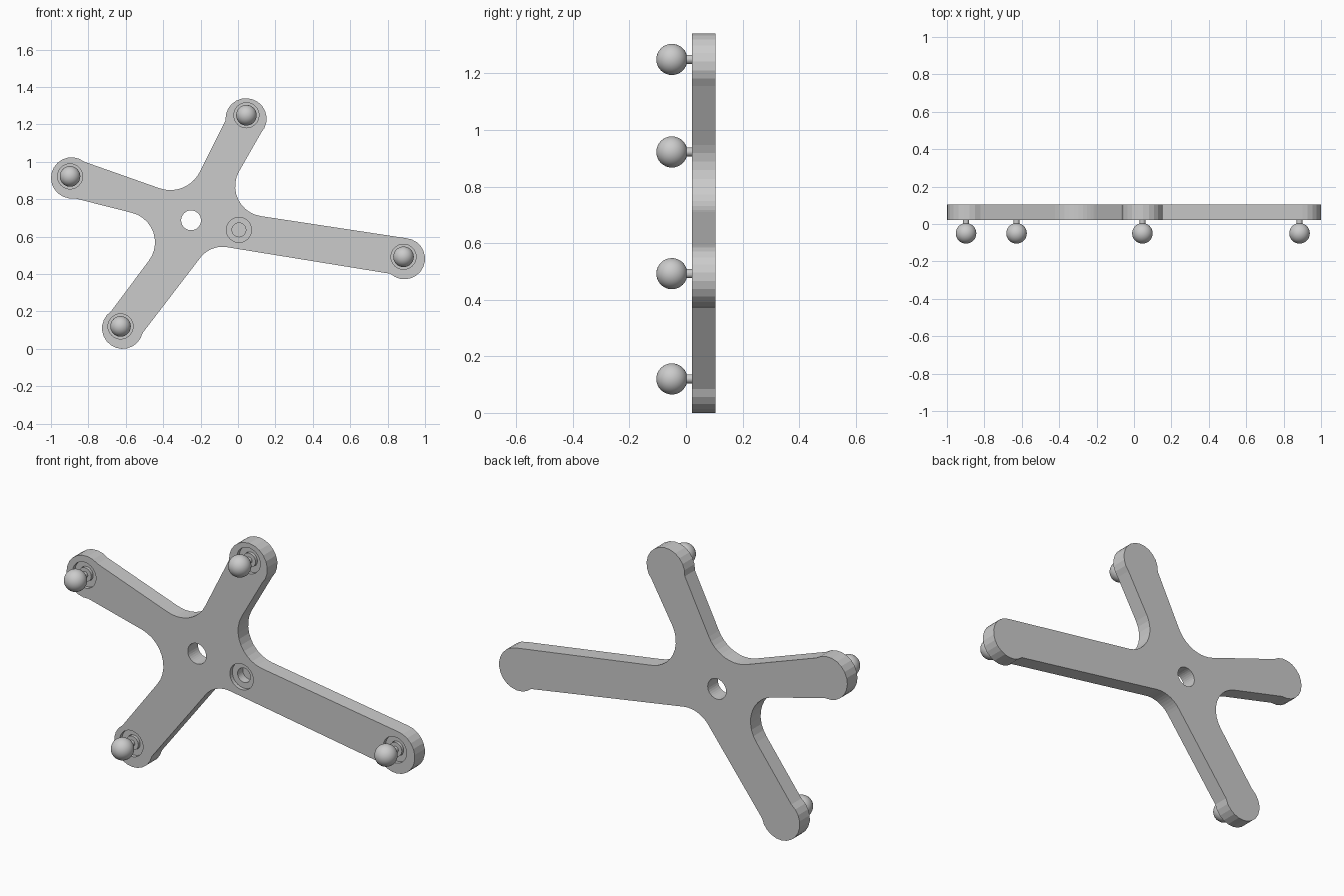
import bpy, bmesh, math
from mathutils import Vector as V
from mathutils.geometry import intersect_line_line_2d, intersect_point_line

if "Cube" in bpy.data.objects:
    bpy.data.objects.remove(bpy.data.objects["Cube"])

FRONT, BACK, R = 0.022, 0.105, 0.11

# Arms counter-clockwise: tip centre, ball centre,
# first edge (root, tip), second edge (tip, root), as (x, z)
ARMS = [
    ((0.89, 0.482), (0.885, 0.492), (-0.056, 0.543), (0.812, 0.398), (0.90, 0.592), (0.126, 0.709)),
    ((0.043, 1.230), (0.045, 1.249), (0.003, 0.944), (0.121, 1.158), (-0.066, 1.222), (-0.211, 0.933)),
    ((-0.89, 0.914), (-0.898, 0.922), (-0.435, 0.864), (-0.82, 1.003), (-0.874, 0.805), (-0.558, 0.725)),
    ((-0.617, 0.11), (-0.628, 0.12), (-0.483, 0.463), (-0.681, 0.206), (-0.510, 0.085), (-0.20, 0.489)),
]


def make(name, bm):
    bmesh.ops.recalc_face_normals(bm, faces=bm.faces)
    me = bpy.data.meshes.new(name)
    bm.to_mesh(me)
    bm.free()
    ob = bpy.data.objects.new(name, me)
    bpy.context.collection.objects.link(ob)
    return ob


def tip_arc(c, a, b, n=14):
    """Rounded arm end, counter-clockwise from a to b."""
    c, a, b = V(c), V(a), V(b)
    a0 = math.atan2(a.y - c.y, a.x - c.x)
    a1 = math.atan2(b.y - c.y, b.x - c.x)
    sweep = (a1 - a0) % math.tau
    return [c + R * V((math.cos(a0 + sweep * i / n), math.sin(a0 + sweep * i / n)))
            for i in range(n + 1)]


def fillet(t1, p1, p2, t2, n=10):
    """Circular fillet between edge t1-p1 and edge p2-t2."""
    t1, p1, p2, t2 = map(V, (t1, p1, p2, t2))
    d1, d2 = (t1 - p1).normalized(), (t2 - p2).normalized()
    den = d1.x * d2.y - d1.y * d2.x
    w = p2 - p1
    k = p1 + d1 * ((w.x * d2.y - w.y * d2.x) / den)      # sharp corner
    t = ((p1 - k).length + (p2 - k).length) / 2
    half = d1.angle(d2) / 2
    c = k + (d1 + d2).normalized() * (t / math.cos(half))
    u, v = k + d1 * t - c, k + d2 * t - c
    ang = u.angle(v)
    return [c + (u * math.sin((1 - i / n) * ang) + v * math.sin(i / n * ang)) / math.sin(ang)
            for i in range(n + 1)]


def lathe(name, x, z, profile, n=32):
    """Closed turned part about the y axis; profile is (y, radius)."""
    bm = bmesh.new()
    rings = [[bm.verts.new((x + r * math.cos(math.tau * i / n), y, z + r * math.sin(math.tau * i / n)))
              for i in range(n)] for y, r in profile]
    for a, b in zip(rings, rings[1:]):
        for i in range(n):
            j = (i + 1) % n
            bm.faces.new((a[i], a[j], b[j], b[i]))
    bm.faces.new(rings[0])
    bm.faces.new(rings[-1])
    return make(name, bm)


# Four-armed plate
outline = []
for i, (c, _, r1, a, b, r2) in enumerate(ARMS):
    nxt = ARMS[(i + 1) % 4]
    outline += tip_arc(c, a, b) + fillet(b, r2, nxt[2], nxt[3])
bm = bmesh.new()
face = bm.faces.new([bm.verts.new((p.x, FRONT, p.y)) for p in outline])
ext = bmesh.ops.extrude_face_region(bm, geom=[face], use_keep_orig=True)
bmesh.ops.translate(bm, vec=(0, BACK - FRONT, 0),
                    verts=[g for g in ext["geom"] if isinstance(g, bmesh.types.BMVert)])
plate = make("plate", bm)

# Blind stepped bores and the through hole
cutters = [lathe("through_hole_cutter", -0.251, 0.687, [(-0.02, 0.053), (0.15, 0.053)])]
for x, z in [arm[1] for arm in ARMS] + [(0.005, 0.636)]:
    cutters.append(lathe("bore_cutter", x, z,
                         [(-0.02, 0.067), (0.042, 0.067), (0.042, 0.037), (0.085, 0.037)]))
for cut in cutters:
    cut.hide_render = True
    cut.hide_set(True)
    mod = plate.modifiers.new("bore", 'BOOLEAN')
    mod.operation, mod.solver, mod.object = 'DIFFERENCE', 'EXACT', cut

# Ball markers on pins with a seated collar
for _, (x, z), *_ in ARMS:
    pin = lathe("marker_pin", x, z, [(-0.03, 0.016), (0.028, 0.016), (0.028, 0.036),
                                     (0.046, 0.036), (0.046, 0.03), (0.085, 0.03)], 24)
    bpy.ops.mesh.primitive_uv_sphere_add(segments=32, ring_count=16, radius=0.055,
                                         location=(x, -0.05, z))
    ball = bpy.context.object
    ball.name = "marker_ball"
    bpy.ops.object.shade_smooth()
